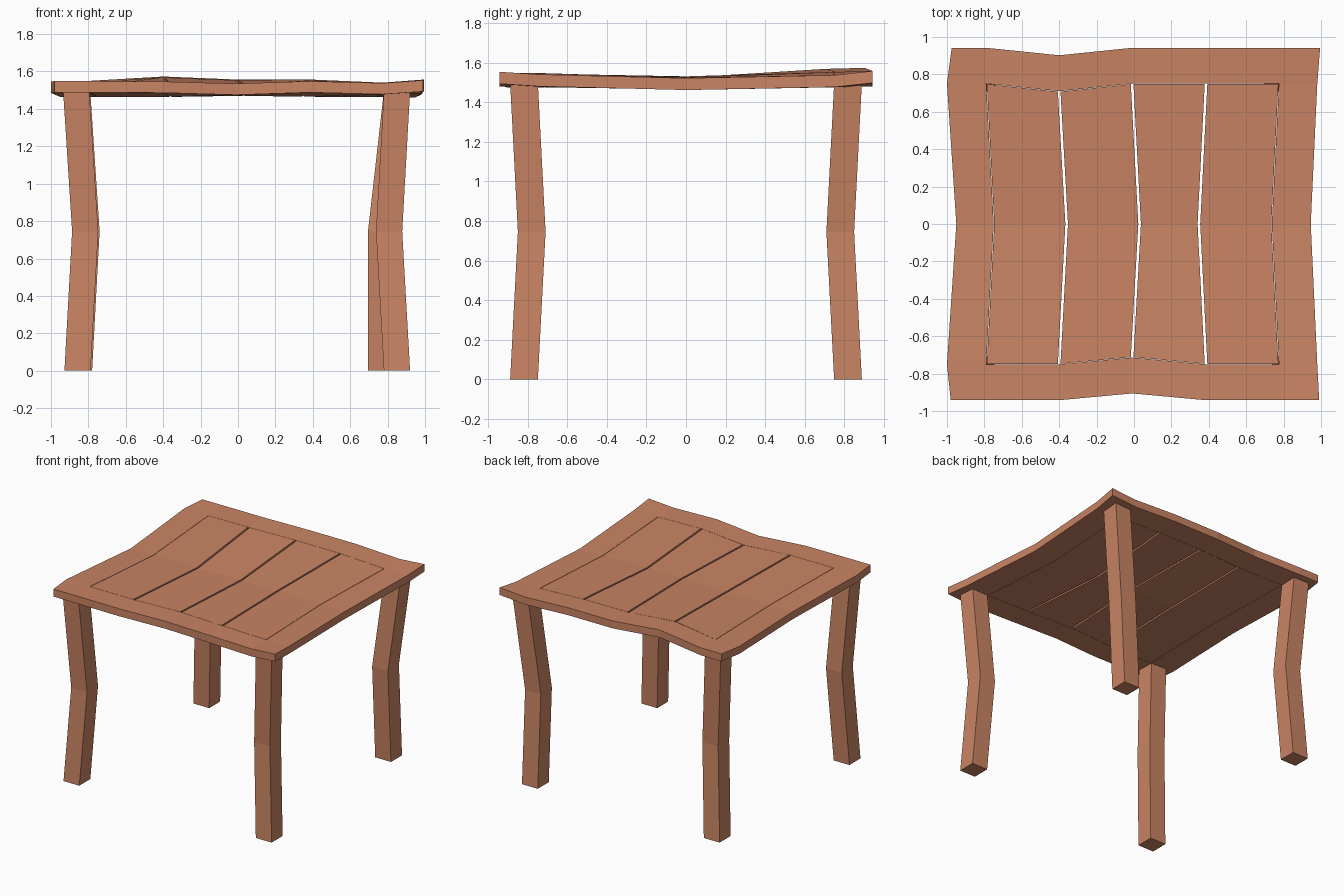
import bpy
import bmesh

if "Cube" in bpy.data.objects:
    bpy.data.objects.remove(bpy.data.objects["Cube"], do_unlink=True)

wood = bpy.data.materials.new("warm_wood")
wood.use_nodes = True
colour = (0.585, 0.232, 0.127, 1)
wood.diffuse_color = colour
wood.node_tree.nodes["Principled BSDF"].inputs["Base Color"].default_value = colour

# Warped grid of the table top: columns across, rows front to back
THICK = 0.06
LEFT = [-0.98, -1.0, -0.95, -1.0, -0.975]
RIGHT = [0.99, 0.98, 0.945, 0.98, 0.995]
INNER = [-0.79, -0.4, -0.01, 0.385, 0.775]
ROWS = [-0.942, -0.75, 0, 0.75, 0.942]
# Height of each node above 1.5, in thousandths
HEIGHT = [
    [48, 48, 46, 35, 48, 38, 53],
    [47, 45, 44, 35, 46, 36, 40],
    [24, 24, 24, 30, 25, 24, 21],
    [45, 42, 68, 53, 52, 35, 36],
    [50, 50, 73, 57, 57, 40, 57],
]


def node(col, row):
    """Warped position of a grid node on the top surface."""
    if col == 0:
        x = LEFT[row]
    elif col == 6:
        x = RIGHT[row]
    else:
        x = INNER[col - 1]
        if row == 2:
            x += 0.04 if col < 4 else -0.038
    y = ROWS[row]
    if row > 2 and col == 2:
        y -= 0.04
    if row < 2 and col == 3:
        y += 0.036
    return x, y, 1.5 + HEIGHT[row][col] / 1000


def finish(name, bm):
    bmesh.ops.recalc_face_normals(bm, faces=bm.faces)
    mesh = bpy.data.meshes.new(name)
    bm.to_mesh(mesh)
    bm.free()
    mesh.materials.append(wood)
    obj = bpy.data.objects.new(name, mesh)
    bpy.context.collection.objects.link(obj)


def slab(name, cells, place):
    """Board made of grid cells, given a thickness downwards."""
    bm = bmesh.new()
    top, low = {}, {}
    for c, r in cells:
        keys = [(c, r), (c + 1, r), (c + 1, r + 1), (c, r + 1)]
        for k in keys:
            if k not in top:
                x, y, z = place(*k)
                top[k] = bm.verts.new((x, y, z))
                low[top[k]] = bm.verts.new((x, y, z - THICK))
        bm.faces.new([top[k] for k in keys])
    upper = list(bm.faces)
    rim = [e.verts[:] for e in bm.edges if e.is_boundary]
    for f in upper:
        bm.faces.new([low[v] for v in reversed(f.verts)])
    for a, b in rim:
        bm.faces.new((a, b, low[b], low[a]))
    finish(name, bm)


# Frame around the top
ring = [(c, r) for c in range(6) for r in range(4) if c in (0, 5) or r in (0, 3)]
slab("top_frame", ring, node)

# Four planks inside the frame
for p in range(1, 5):
    def place(col, row, p=p):
        x, y, z = node(col, row)
        gap = 0.003 if col in (1, 5) else 0.007
        x += gap if col == p else -gap
        y += 0.002 * (2 - row)
        return x, y, z
    slab(f"plank_{p}", [(p, 1), (p, 2)], place)


def leg(name, path, half=0.07):
    """Square leg lofted through its centre points."""
    bm = bmesh.new()
    loops = [[bm.verts.new((x + sx * half, y + sy * half, z))
              for sx, sy in ((-1, -1), (1, -1), (1, 1), (-1, 1))]
             for x, y, z in path]
    for a, b in zip(loops, loops[1:]):
        for i in range(4):
            j = (i + 1) % 4
            bm.faces.new((a[i], a[j], b[j], b[i]))
    bm.faces.new(loops[0])
    bm.faces.new(loops[-1])
    finish(name, bm)


# Bent legs: x at the foot, knee and top
LEGS = {
    "front_right_leg": (-1, (-0.858, -0.817, -0.865)),
    "front_left_leg": (-1, (0.85, 0.808, 0.85)),
    "back_right_leg": (1, (-0.85, -0.81, -0.86)),
    "back_left_leg": (1, (0.765, 0.765, 0.85)),
}
for name, (side, xs) in LEGS.items():
    ys = (0.818, 0.779, 0.818)
    leg(name, [(x, side * y, z) for x, y, z in zip(xs, ys, (0, 0.745, 1.495))])
